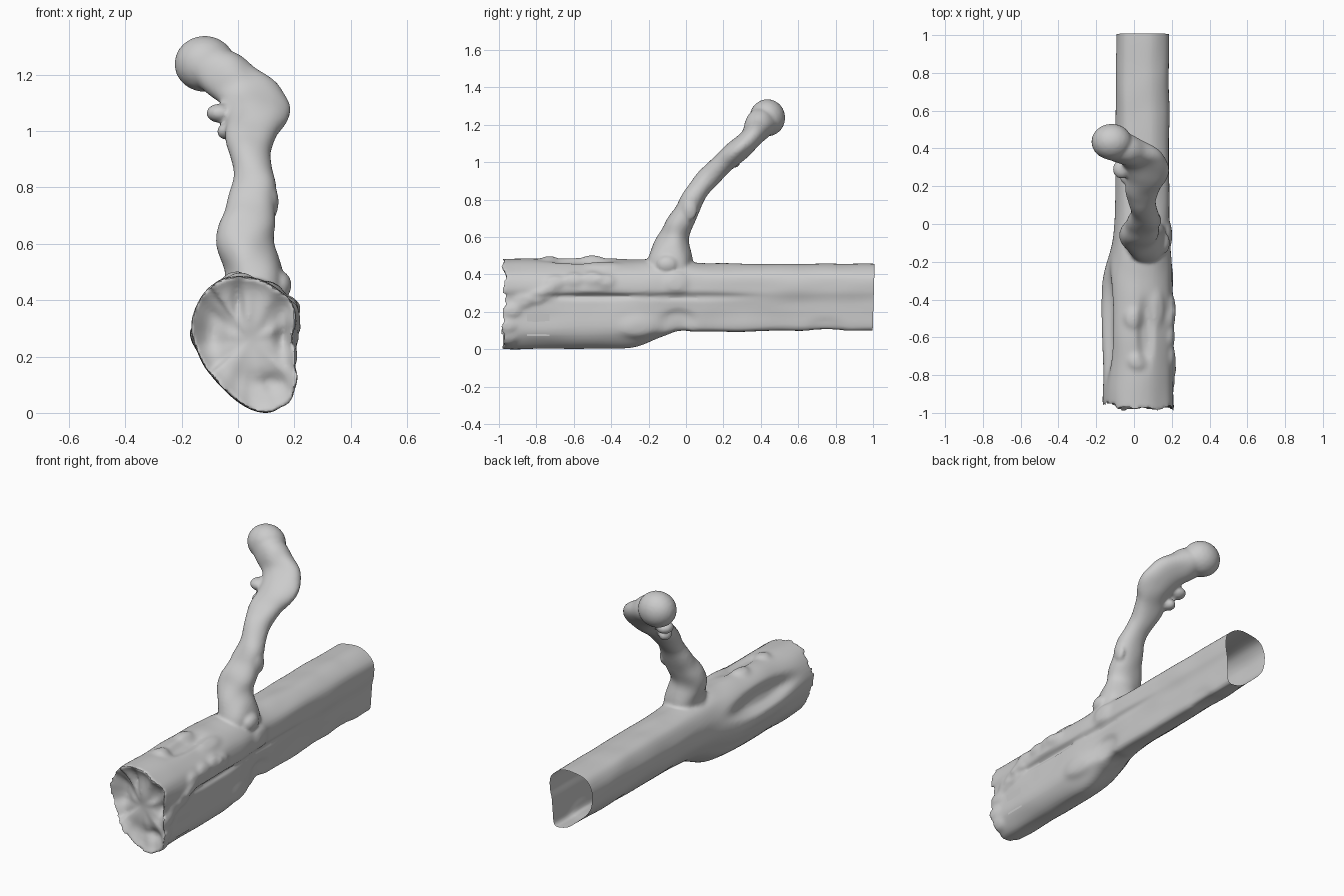
import bpy, bmesh, math
from mathutils import Vector, noise

if "Cube" in bpy.data.objects:
    bpy.data.objects.remove(bpy.data.objects["Cube"])


def spline(keys, t, closed=False):
    """Catmull-Rom through equal-length tuples, t in 0..1."""
    n = len(keys)
    f = t * (n if closed else n - 1)
    i = int(f) if closed else min(int(f), n - 2)
    f -= i
    pick = (lambda k: keys[k % n]) if closed else (lambda k: keys[max(0, min(n - 1, k))])
    a, b, c, d = (Vector(pick(i + k)) for k in (-1, 0, 1, 2))
    return 0.5 * (2 * b + (c - a) * f + (2 * a - 5 * b + 4 * c - d) * f * f + (3 * b - a - 3 * c + d) * f ** 3)


def skin(bm, rings, caps=True):
    vs = [[bm.verts.new(p) for p in r] for r in rings]
    n = len(vs[0])
    for a, b in zip(vs, vs[1:]):
        for i in range(n):
            bm.faces.new((a[i], a[(i + 1) % n], b[(i + 1) % n], b[i]))
    if caps:
        bm.faces.new(vs[0][::-1])
        bm.faces.new(vs[-1])


# Trunk cross-sections (x, z), front and rear
front = [(0.0, .487), (-.09, .455), (-.15, .37), (-.163, .28), (-.125, .18), (-.05, .085),
         (.05, .015), (.13, .012), (.192, .085), (.198, .19), (.196, .27), (.208, .33), (.18, .41), (.10, .465)]
rear = [(0.03, .455), (-.05, .44), (-.088, .38), (-.092, .32), (-.075, .26), (-.02, .19),
        (.06, .125), (.12, .105), (.158, .115), (.166, .19), (.172, .26), (.184, .32), (.175, .40), (.11, .45)]

# Dents and bumps: centre, size, height
marks = [
    ((-.15, -.52, .37), (.08, .26, .055), -.05),    # long hollow, left
    ((-.165, -.5, .27), (.06, .26, .04), .006),
    ((.06, -.58, .48), (.04, .16, .06), -.022),     # top hollow
    ((.02, -.73, .49), (.05, .04, .05), .015),
    ((.0, -.50, .49), (.05, .05, .05), .015),
    ((.13, -.45, .46), (.04, .09, .04), .012),
    ((.20, -.50, .285), (.06, .24, .016), -.022),   # seam, right
    ((.19, .0, .285), (.06, .33, .018), -.012),
    ((.20, -.25, .12), (.06, .10, .06), .016),      # knot, right
    ((.19, -.04, .15), (.06, .09, .06), -.02),
    ((.12, -.03, .05), (.1, .06, .08), -.012),
    ((.12, .75, .12), (.1, .1, .05), -.01),
    ((.05, -.10, .46), (.13, .16, .09), .012),      # branch collar
    ((.19, -.05, .36), (.04, .06, .06), .015),
]
ridge = [(-.955, .06), (-.96, .13), (-.93, .21), (-.87, .26), (-.80, .28), (-.74, .305),
         (-.70, .36), (-.60, .375), (-.50, .38), (-.43, .365)]
marks += [((.2, y, z), (.07, .05, .035), .015) for y, z in ridge]


def displaced(p, mid):
    out = Vector((p.x - mid.x, 0, p.z - mid.z)).normalized()
    h = 0.006 * noise.noise(Vector((p.x * 9, p.y * 5, p.z * 9)))
    for c, s, amt in marks:
        d = sum(((p[k] - c[k]) / s[k]) ** 2 for k in range(3))
        if d < 5:
            h += amt * math.exp(-d * d)
    return p + out * h


NY, NA = 130, 120
pits = [(-.09, .30, .05, .09, .04), (.165, .28, .03, .06, .05), (.11, .11, .06, .03, .025), (.0, .40, .02, .06, .03)]
rings = []
for j in range(NY + 1):
    y = -0.985 + 2.02 * j / NY
    # most of the taper happens just ahead of the branch
    k = 1 / (1 + math.exp(-(y + .17) / .055))
    k = k * .87 + .13 * max(0, min(1, (y + .2) / 1.2))
    ring = []
    for i in range(NA):
        a, b = spline(front, i / NA, True), spline(rear, i / NA, True)
        q = a.lerp(b, k)
        ring.append(displaced(Vector((q.x, y, q.y)), Vector((.04, 0, .27))))
    rings.append(ring)

# Weathered front end: ragged rim and pitted face
rim = rings[0]
mid = Vector((.045, -.985, .26))
for p in rim:
    p.y += .016 * noise.noise(Vector((p.x * 14, 3, p.z * 14))) + (.03 if p.x < -.1 else 0)
end = []
for s in (.02, .1, .2, .3, .4, .5, .6, .7, .8, .88, .95):
    ring = []
    for p in rim:
        q = mid.lerp(p, s)
        q.y += .03 * (1 - s ** 6) + .008 * noise.noise(q * 12)
        for x, z, sx, sz, dep in pits:
            q.y += dep * math.exp(-((q.x - x) / sx) ** 2 - ((q.z - z) / sz) ** 2) * (1 - s ** 8)
        ring.append(q)
    end.append(ring)

bm = bmesh.new()
skin(bm, end + rings)

# Branch: x, y, z, half-width, half-depth
path = [(.05, -.08, .36, .12, .14), (.055, -.085, .48, .105, .12), (.03, -.06, .61, .103, .08),
        (.045, -.005, .72, .092, .07), (.057, .045, .82, .076, .062), (.045, .12, .92, .07, .064),
        (.05, .20, 1.0, .095, .058), (.07, .285, 1.075, .118, .058), (.035, .35, 1.14, .115, .06),
        (-.04, .39, 1.20, .105, .075), (-.10, .42, 1.235, .10, .08), (-.13, .435, 1.25, .07, .07)]
rings = []
for j in range(81):
    v = spline(path, j / 80)
    t = Vector(spline(path, min(1, j / 80 + .04))[:3]) - Vector(spline(path, max(0, j / 80 - .04))[:3])
    t.x *= .3
    t.normalize()
    side = (Vector((1, 0, 0)) - t * t.x).normalized()
    up = t.cross(side)
    ring = []
    for i in range(40):
        a = math.tau * i / 40
        d = side * math.cos(a) * v[3] + up * math.sin(a) * v[4]
        p = Vector(v[:3]) + d
        ring.append(p + d * .16 * noise.noise(p * 9))
    rings.append(ring)
skin(bm, rings)


# Rounded branch tip, plus small spurs
def blob(centre, size):
    for v in bmesh.ops.create_icosphere(bm, subdivisions=3, radius=1)['verts']:
        v.co = Vector(centre) + Vector([v.co[k] * size[k] for k in range(3)])


blob((-.118, .435, 1.24), (.108, .096, .10))
blob((-.065, .29, 1.065), (.048, .05, .034))
blob((-.04, .25, 1.0), (.035, .04, .03))
blob((.12, .02, .75), (.024, .04, .06))
blob((.15, -.10, .455), (.04, .06, .05))
bmesh.ops.recalc_face_normals(bm, faces=bm.faces)

mesh = bpy.data.meshes.new("log")
bm.to_mesh(mesh)
bm.free()
log = bpy.data.objects.new("log", mesh)
bpy.context.collection.objects.link(log)
bpy.context.view_layer.objects.active = log
log.select_set(True)

# Fuse trunk and branch into one surface
rm = log.modifiers.new("fuse", 'REMESH')
rm.mode, rm.voxel_size = 'VOXEL', .0095
sm = log.modifiers.new("soften", 'SMOOTH')
sm.factor, sm.iterations = .5, 4
for m in ("fuse", "soften"):
    bpy.ops.object.modifier_apply(modifier=m)

# Cut the rear end open
bm = bmesh.new()
bm.from_mesh(log.data)
bmesh.ops.bisect_plane(bm, geom=bm.verts[:] + bm.edges[:] + bm.faces[:],
                       plane_co=(0, .995, 0), plane_no=(0, 1, -.03), clear_outer=True)
low = min(v.co.z for v in bm.verts)
for v in bm.verts:
    v.co.z -= low
bm.to_mesh(log.data)
bm.free()
bpy.ops.object.shade_smooth_by_angle(angle=math.radians(50))

# Small square patch on the right side
corners = []
for y, z in ((-.85, .07), (-.73, .07), (-.73, .19), (-.85, .19)):
    hit, loc, nrm, _ = log.ray_cast(Vector((1, y, z)), Vector((-1, 0, 0)))
    corners.append((loc.x + .004 if hit else .2, y, z))
pm = bpy.data.meshes.new("bark_patch")
pm.from_pydata(corners, [], [(0, 1, 2, 3)])
bpy.context.collection.objects.link(bpy.data.objects.new("bark_patch", pm))
